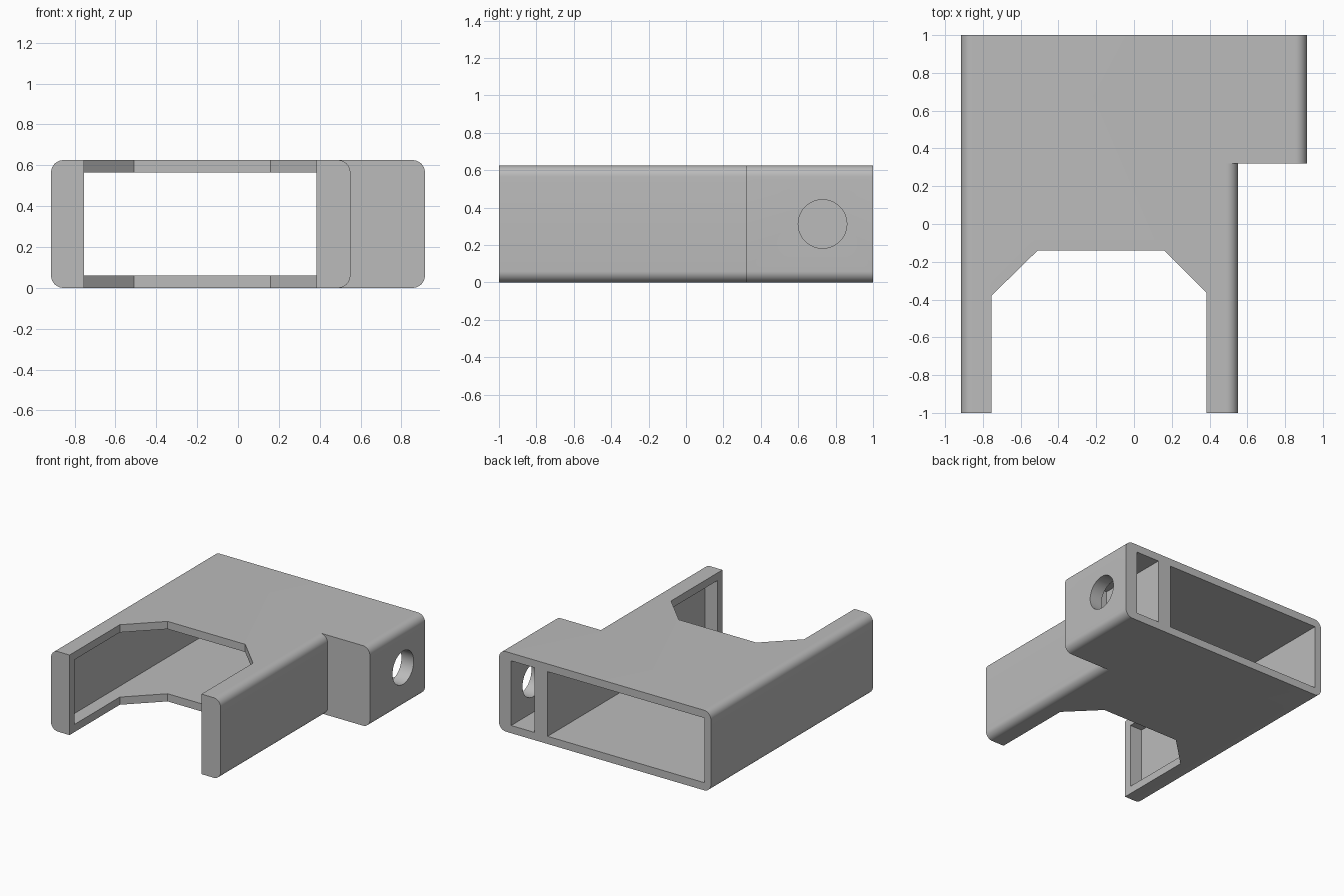
import bpy, bmesh, math

cube = bpy.data.objects.get("Cube")
if cube:
    bpy.data.objects.remove(cube, do_unlink=True)

HEIGHT, WALL, RADIUS = 0.625, 0.06, 0.06
LEFT, BODY_RIGHT, BLOCK_RIGHT = -0.915, 0.55, 0.915
STEP = 0.32  # where the side block begins

grey = bpy.data.materials.new("plain grey")
grey.use_nodes = True
grey.diffuse_color = (0.5, 0.5, 0.5, 1)
grey.node_tree.nodes["Principled BSDF"].inputs["Base Color"].default_value = grey.diffuse_color


def prism(name, points, offset):
    """Extrude a flat outline along an offset vector."""
    bm = bmesh.new()
    face = bm.faces.new([bm.verts.new(p) for p in points])
    result = bmesh.ops.extrude_face_region(bm, geom=[face])
    moved = [g for g in result["geom"] if isinstance(g, bmesh.types.BMVert)]
    bmesh.ops.translate(bm, verts=moved, vec=offset)
    bmesh.ops.recalc_face_normals(bm, faces=bm.faces)
    mesh = bpy.data.meshes.new(name)
    bm.to_mesh(mesh)
    bm.free()
    mesh.materials.append(grey)
    obj = bpy.data.objects.new(name, mesh)
    bpy.context.collection.objects.link(obj)
    return obj


def rounded_bar(name, x0, x1, y0, y1, steps=10):
    """Bar along y with its four long edges rounded."""
    corners = [(x1, HEIGHT, -1, -1), (x0, HEIGHT, 1, -1), (x0, 0, 1, 1), (x1, 0, -1, 1)]
    points = []
    for i, (x, z, sx, sz) in enumerate(corners):
        for k in range(steps + 1):
            a = math.pi / 2 * (i + k / steps)
            points.append((x + RADIUS * (sx + math.cos(a)), y0,
                           z + RADIUS * (sz + math.sin(a))))
    return prism(name, points, (0, y1 - y0, 0))


def box(name, x0, x1, y0, y1, z0, z1):
    points = [(x0, y0, z0), (x1, y0, z0), (x1, y1, z0), (x0, y1, z0)]
    return prism(name, points, (0, 0, z1 - z0))


# Outer shell: long sleeve joined to the wider rear part
shell = rounded_bar("sleeve_housing", LEFT, BODY_RIGHT, -1, STEP)
rear = rounded_bar("rear_part", LEFT, BLOCK_RIGHT, STEP, 1)

# Main cavity, open at the back and closed by thin lips at the arm tips
cavity = box("main_cavity", LEFT + 0.055, BODY_RIGHT - 0.055, -0.94, 1.1, WALL, HEIGHT - WALL)

# Small pocket in the side block
pocket = box("side_pocket", 0.61, 0.81, 0.42, 1.1, WALL, HEIGHT - WALL)

# Chamfered front notch that leaves two arms
outline = [(-0.755, -1.1), (0.385, -1.1), (0.385, -0.365),
           (0.16, -0.14), (-0.51, -0.14), (-0.755, -0.38)]
notch = prism("front_notch", [(x, y, -0.1) for x, y in outline], (0, 0, HEIGHT + 0.2))

# Round hole from the side into the pocket
circle = [math.tau * k / 48 for k in range(48)]
hole = prism("side_hole", [(0.7, 0.73 + 0.13 * math.cos(a), HEIGHT / 2 + 0.13 * math.sin(a))
                           for a in circle], (0.3, 0, 0))

# Join and cut
tools = [(rear, "UNION")] + [(t, "DIFFERENCE") for t in (cavity, pocket, notch, hole)]
for tool, operation in tools:
    mod = shell.modifiers.new(tool.name, "BOOLEAN")
    mod.operation, mod.solver, mod.object = operation, "EXACT", tool
graph = bpy.context.evaluated_depsgraph_get()
final = bpy.data.meshes.new_from_object(shell.evaluated_get(graph))
shell.modifiers.clear()
shell.data = final
for tool, _ in tools:
    bpy.data.objects.remove(tool, do_unlink=True)

# Tidy coplanar seams and shade the rounded edges
bm = bmesh.new()
bm.from_mesh(final)
bmesh.ops.remove_doubles(bm, verts=bm.verts, dist=0.0001)
bmesh.ops.dissolve_limit(bm, angle_limit=0.01, verts=bm.verts, edges=bm.edges)
bm.to_mesh(final)
bm.free()
bpy.ops.object.select_all(action="DESELECT")
shell.select_set(True)
bpy.context.view_layer.objects.active = shell
bpy.ops.object.shade_smooth_by_angle(angle=math.radians(30))
